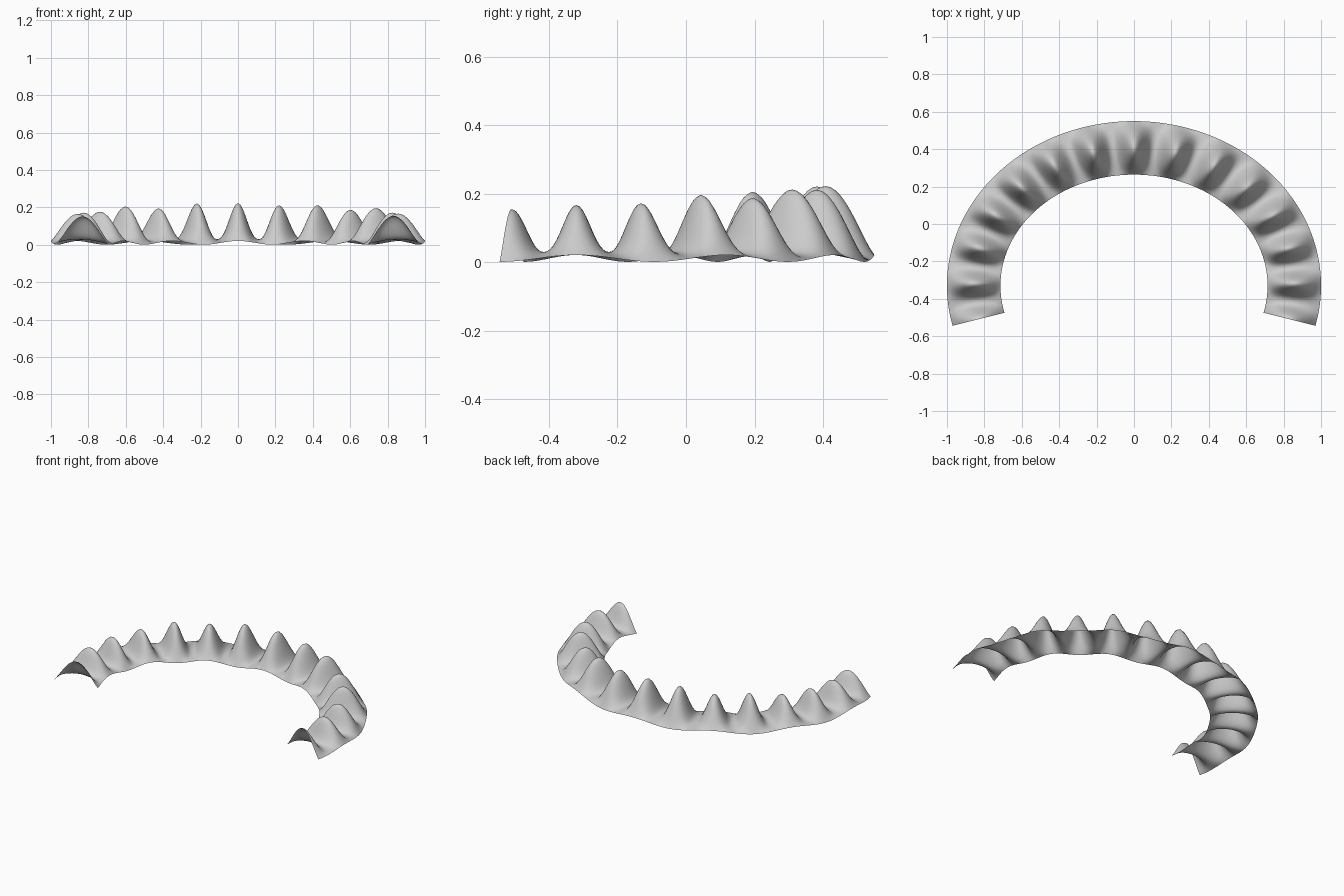
import bpy, bmesh
from math import sin, cos, pi, radians

cube = bpy.data.objects.get("Cube")
if cube:
    bpy.data.objects.remove(cube, do_unlink=True)

# Ridge heights from the left end of the arc to the right end
HEIGHTS = [.152, .165, .172, .177, .205, .195, .221, .222,
           .211, .212, .187, .196, .172, .167, .155]
STEP = radians(14.87)      # angle between neighbouring ridges
PER_RIDGE, ACROSS = 20, 20
CENTRE_Y = -.33
VALLEY = .03


def crest(t):
    """Height of the centre line at ridge position t."""
    i = min(int(t), len(HEIGHTS) - 2)
    f = t - i
    blend = f * f * (3 - 2 * f)
    top = HEIGHTS[i] * (1 - blend) + HEIGHTS[i + 1] * blend
    bell = (.5 + .5 * cos(2 * pi * t)) ** 1.25
    return VALLEY + (top - VALLEY) * bell


def surface_point(t, u):
    """Point at ridge position t and position u (-1 inner, 1 outer)."""
    a = (t - (len(HEIGHTS) - 1) / 2) * STEP
    arch = max(0, cos(u * pi / 2)) ** 1.2
    hem = .011 + .01 * cos(pi * (t - 7))
    z = hem * (1 - arch) + crest(t) * arch
    return ((.857 + .143 * u) * sin(a),
            CENTRE_Y + (.737 + .143 * u) * cos(a), z)


# Ridged sheet swept along an elliptical arc
bm = bmesh.new()
count = (len(HEIGHTS) - 1) * PER_RIDGE
rows = [[bm.verts.new(surface_point(i / PER_RIDGE, 2 * j / ACROSS - 1))
         for j in range(ACROSS + 1)] for i in range(count + 1)]
for r, s in zip(rows, rows[1:]):
    for j in range(ACROSS):
        face = bm.faces.new((r[j], s[j], s[j + 1], r[j + 1]))
        face.smooth = True
bm.normal_update()
if sum(f.normal.z for f in bm.faces) < 0:
    bmesh.ops.reverse_faces(bm, faces=bm.faces[:])
mesh = bpy.data.meshes.new("ridged_arc")
bm.to_mesh(mesh)
bm.free()

# Plain grey material
grey = bpy.data.materials.new("light_grey")
grey.use_nodes = True
colour = (.6, .6, .6, 1)
grey.diffuse_color = colour
grey.node_tree.nodes["Principled BSDF"].inputs["Base Color"].default_value = colour
mesh.materials.append(grey)

arc = bpy.data.objects.new("ridged_arc", mesh)
bpy.context.collection.objects.link(arc)
